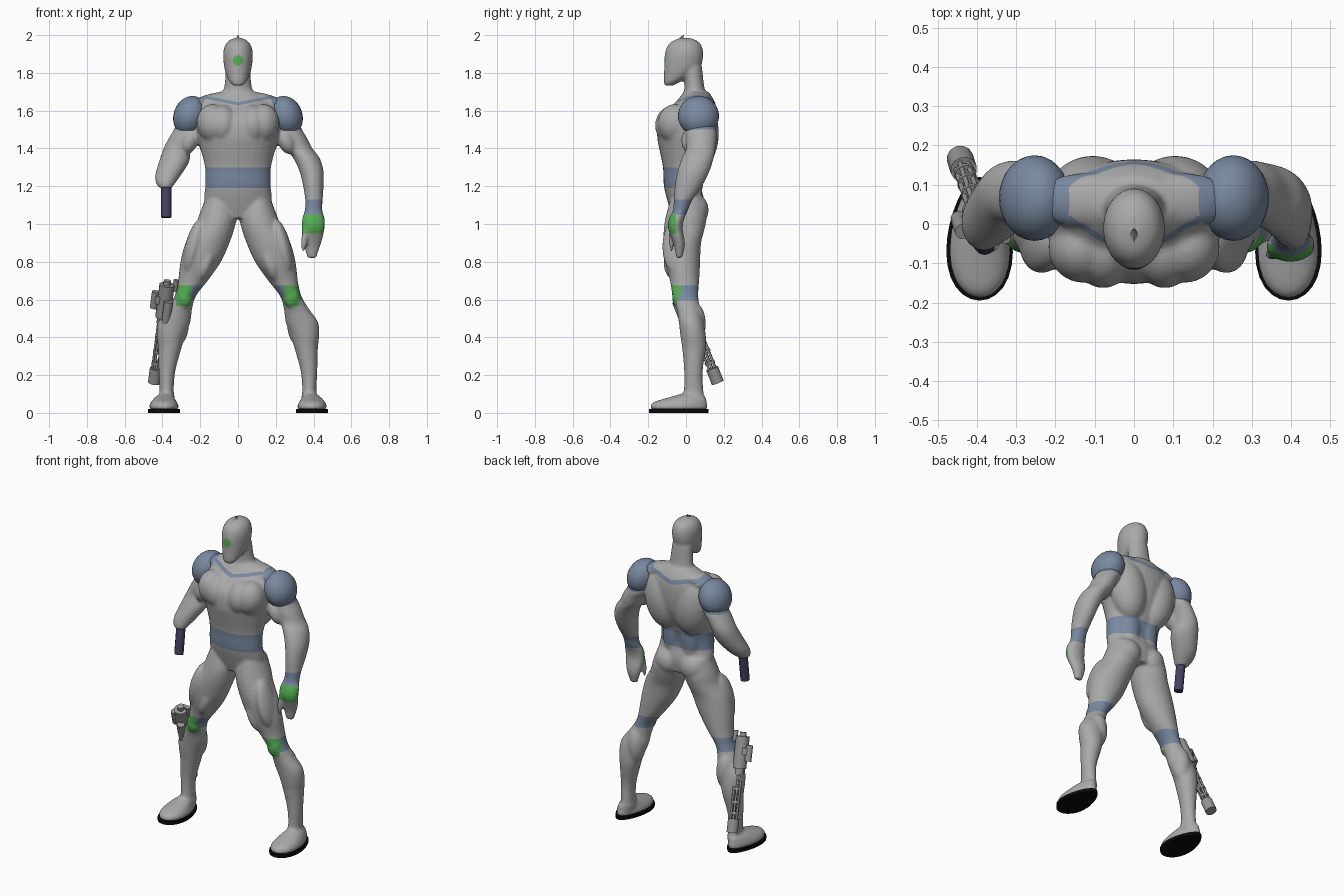
import bpy, bmesh, math
from mathutils import Vector, Matrix

if "Cube" in bpy.data.objects:
    bpy.data.objects.remove(bpy.data.objects["Cube"])


def material(name, rgb):
    m = bpy.data.materials.new(name)
    m.diffuse_color = (*rgb, 1)
    m.use_nodes = True
    m.node_tree.nodes["Principled BSDF"].inputs["Base Color"].default_value = m.diffuse_color
    return m


GREY = material("suit_grey", (0.40, 0.40, 0.40))
BLUE = material("slate_blue", (0.19, 0.25, 0.35))
GREEN = material("green", (0.09, 0.42, 0.09))
BLACK = material("sole_black", (0.003, 0.003, 0.003))
PURPLE = material("dark_purple", (0.06, 0.055, 0.12))
METAL = material("gun_grey", (0.30, 0.30, 0.30))


def finish(bm, name, *mats, angle=35):
    bmesh.ops.recalc_face_normals(bm, faces=bm.faces[:])
    me = bpy.data.meshes.new(name)
    bm.to_mesh(me)
    bm.free()
    ob = bpy.data.objects.new(name, me)
    bpy.context.collection.objects.link(ob)
    for m in mats:
        me.materials.append(m)
    bpy.ops.object.select_all(action='DESELECT')
    ob.select_set(True)
    bpy.context.view_layer.objects.active = ob
    bpy.ops.object.shade_smooth_by_angle(angle=math.radians(angle))
    return ob


def loft(bm, rings, side=1, n=28, steps=4, taper=0.0):
    """Closed tube through level rings (x0, x1, y0, y1, z), smoothly blended."""
    pts = [rings[0]] + list(rings) + [rings[-1]]
    fine = []
    for i in range(1, len(pts) - 2):
        for t in (k / steps for k in range(steps)):
            fine.append([0.5 * (2 * b + (c - a) * t + (2 * a - 5 * b + 4 * c - d) * t * t
                                + (3 * b - a - 3 * c + d) * t ** 3)
                         for a, b, c, d in zip(*pts[i - 1:i + 3])])
    loops = []
    for x0, x1, y0, y1, z in fine + [rings[-1]]:
        loop = []
        for j in range(n):
            s, c = math.sin(math.tau * j / n), math.cos(math.tau * j / n)
            x = (x0 + x1) / 2 + (x1 - x0) / 2 * c * (1 - taper - taper * s)
            loop.append(bm.verts.new((side * x, (y0 + y1) / 2 + (y1 - y0) / 2 * s, z)))
        loops.append(loop)
    for p, q in zip(loops, loops[1:]):
        for j in range(n):
            bm.faces.new((p[j], p[(j + 1) % n], q[(j + 1) % n], q[j]))
    bm.faces.new(loops[0][::-1])
    bm.faces.new(loops[-1])


def ball(bm, c, r, side=1, tilt=0):
    m = (Matrix.Translation((c[0] * side, c[1], c[2])) @ Matrix.Rotation(tilt * side, 4, 'Y')
         @ Matrix.Diagonal((*r, 1)))
    bmesh.ops.create_uvsphere(bm, u_segments=28, v_segments=16, radius=1, matrix=m)


def rod(bm, p, q, r, r2=None, n=12):
    p, q = Vector(p), Vector(q)
    m = Matrix.Translation((p + q) / 2) @ (q - p).to_track_quat('Z', 'Y').to_matrix().to_4x4()
    bmesh.ops.create_cone(bm, cap_ends=True, segments=n, radius1=r,
                          radius2=r if r2 is None else r2, depth=(q - p).length, matrix=m)


# --- body volumes: torso, neck, head ----------------------------------------
bm = bmesh.new()
loft(bm, [(-w, w, f, b, z) for w, f, b, z in (
    (.13, -.07, .09, 1.03), (.178, -.095, .10, 1.11), (.174, -.117, .08, 1.2),
    (.175, -.122, .092, 1.3), (.20, -.142, .137, 1.4), (.218, -.153, .158, 1.47),
    (.225, -.138, .165, 1.56), (.19, -.06, .155, 1.64), (.10, -.01, .12, 1.70))])
loft(bm, [(-w, w, f, b, z) for w, f, b, z in (
    (.10, -.03, .12, 1.64), (.074, -.008, .098, 1.72), (.064, -.02, .085, 1.83))])
loft(bm, [(-w, w, f, b, z) for w, f, b, z in (
    (.025, -.112, -.07, 1.732), (.044, -.118, -.03, 1.752), (.060, -.117, .03, 1.785),
    (.072, -.116, .075, 1.825), (.078, -.115, .089, 1.87), (.078, -.110, .091, 1.91),
    (.069, -.097, .082, 1.945), (.05, -.07, .06, 1.97), (.018, -.025, .02, 1.985))])

ARM = [(.20, .29, .01, .12, 1.62), (.195, .334, .0, .158, 1.51), (.225, .366, .0, .162, 1.455),
       (.252, .394, .0, .157, 1.40)]
FOREARM_L = [(.292, .432, -.022, .147, 1.35), (.325, .453, -.045, .125, 1.28),
             (.345, .453, -.06, .085, 1.2), (.356, .448, -.065, .03, 1.12),
             (.352, .447, -.07, .01, 1.07), (.34, .459, -.09, -.008, 1.03),
             (.336, .459, -.096, -.018, .98), (.342, .447, -.075, -.008, .92),
             (.350, .434, -.062, -.006, .88), (.368, .415, -.052, -.02, .82)]
FOREARM_R = [(.258, .418, -.03, .13, 1.33), (.308, .440, -.06, .075, 1.25),
             (.340, .428, -.068, .02, 1.205), (.352, .412, -.06, .0, 1.19)]
LEG = [(.035, .17, -.08, .09, 1.14), (.006, .205, -.105, .11, 1.05), (.018, .23, -.117, .10, .98),
       (.045, .278, -.12, .08, .90), (.09, .305, -.112, .075, .80), (.16, .317, -.085, .07, .70),
       (.222, .335, -.072, .065, .62), (.243, .376, -.05, .075, .55), (.252, .424, -.038, .094, .48),
       (.28, .43, -.03, .105, .41), (.30, .423, -.02, .106, .34), (.332, .42, -.01, .088, .22),
       (.34, .415, -.012, .092, .12), (.335, .42, -.03, .10, .07), (.345, .41, -.02, .09, .03)]
FOOT = [(.300, .484, -.188, .114, .018), (.300, .484, -.188, .114, .04),
        (.312, .472, -.165, .11, .06), (.328, .45, -.09, .105, .082), (.35, .42, -.03, .08, .10)]

for s in (1, -1):
    loft(bm, ARM + (FOREARM_L if s > 0 else FOREARM_R), s)
    loft(bm, LEG, s)
    loft(bm, FOOT, s, taper=.18)
    ball(bm, (.078, -.062, 1.522), (.080, .102, .108), s)            # inner pectoral
    ball(bm, (.130, -.058, 1.53), (.088, .092, .105), s, .15)        # outer pectoral
    ball(bm, (.105, .066, 1.48), (.115, .108, .19), s, .15)          # upper back
    ball(bm, (.06, .045, 1.28), (.065, .048, .20), s)                # lower back
    ball(bm, (.12, .06, 1.652), (.14, .07, .042), s, .2)             # trapezius
    ball(bm, (.088, .045, 1.075), (.082, .075, .085), s)             # buttock
    ball(bm, (.235, -.05, .88), (.045, .076, .15), s, -.25)          # outer thigh
    ball(bm, (.165, -.05, .80), (.042, .07, .11), s, -.35)           # inner thigh
    ball(bm, (.282, -.04, .615), (.042, .034, .06), s)               # kneecap
    ball(bm, (.315, .05, .47), (.055, .055, .11), s)                 # calf
    ball(bm, (.255, .03, 1.44), (.045, .055, .075), s, -.4)          # biceps
ball(bm, (.352, -.077, .925), (.017, .014, .075), 1, .1)             # thumb

# fuse the volumes into one smooth skin
raw = finish(bm, "body_volumes")
rm = raw.modifiers.new("fuse", 'REMESH')
rm.mode, rm.voxel_size = 'VOXEL', .008
sm = raw.modifiers.new("soften", 'SMOOTH')
sm.factor, sm.iterations = .5, 8
skin = bpy.data.meshes.new_from_object(raw.evaluated_get(bpy.context.evaluated_depsgraph_get()))
bpy.data.objects.remove(raw)
bm = bmesh.new()
bm.from_mesh(skin)
bpy.data.meshes.remove(skin)


def cut(co, no, keep=lambda c: True):
    fs = [f for f in bm.faces if keep(f.calc_center_median())]
    geom = fs + list({e for f in fs for e in f.edges}) + list({v for f in fs for v in f.verts})
    bmesh.ops.bisect_plane(bm, geom=geom, plane_co=co, plane_no=no)


# clean colour borders for belt, wrist, hand, knee, collar, shoulder and face
for h in (1.50, 1.30, 1.19, 1.13, 1.05, .95, .675, .595, .565):
    cut((0, 0, h), (0, 0, 1))
for s in (1, -1):
    cut((s * .245, 0, 0), (1, 0, 0), lambda c: c.z < .7)
    cut((s * .328, 0, 0), (1, 0, 0), lambda c: c.z < .7)
    cut((s * .17, 0, 1.67), (s, 0, .43), lambda c: 1.45 < c.z < 1.73)
    for h in (1.62, 1.628, 1.645):
        cut((0, 0, h), (-s * .2, 0, 1), lambda c: 1.55 < c.z < 1.75)
cut((0, -.025, 0), (0, 1, 0), lambda c: c.z < .7)
cut((0, -.052, 0), (0, 1, 0), lambda c: c.x > .3 and c.z > .8)
for k in range(8):
    d = Vector((math.cos(k * math.pi / 4), 0, math.sin(k * math.pi / 4)))
    cut(Vector((0, 0, 1.865)) + d * .027, d,
        lambda c: c.y < -.07 and abs(c.x) < .05 and abs(c.z - 1.865) < .05)
for f in bm.faces:
    x, y, z = f.calc_center_median()
    ax = abs(x)
    collar = z - .2 * ax
    octagon = max(ax, abs(z - 1.865), (ax + abs(z - 1.865)) * .7071)
    i = 0
    if 1.19 < z < 1.30 and ax < .23 or 1.05 < z < 1.13 and x > .3:
        i = 1
    elif .95 < z < 1.05 and x > .31:
        i = 2 if y < -.052 else 0
    elif .565 < z < .675:
        i = 2 if y < -.025 and .245 < ax < .328 else (1 if z > .595 else 0)
    elif 1.50 < z < 1.72 and ax > .17 + (1.67 - z) * .43:
        i = 1
    elif ax < .2 and (1.62 < collar < 1.645 and y > .08 or 1.628 < collar < 1.645 and y < .02):
        i = 1
    elif octagon < .027 and y < -.07:
        i = 2
    f.material_index = i
finish(bm, "body", GREY, BLUE, GREEN, angle=50)

# --- shoulders and soles ----------------------------------------------------
for s, tag in ((1, "left"), (-1, "right")):
    bm = bmesh.new()
    ball(bm, (.253, .066, 1.572), (.088, .109, .108), s, -.35)
    bmesh.ops.bisect_plane(bm, geom=bm.verts[:] + bm.edges[:] + bm.faces[:],
                           plane_co=(0, 0, 1.495), plane_no=(0, 0, -1), clear_outer=True)
    bmesh.ops.holes_fill(bm, edges=[e for e in bm.edges if e.is_boundary])
    finish(bm, "shoulder_" + tag, BLUE)
    bm = bmesh.new()
    loft(bm, [(.292, .494, -.195, .12, h) for h in (0, .02)], s, steps=1, taper=.18)
    finish(bm, "sole_" + tag, BLACK)

# --- head crest and forearm stump -------------------------------------------
bm = bmesh.new()
rod(bm, (0, -.045, 1.95), (0, -.012, 2.0), .026, .001, n=6)
finish(bm, "head_crest", GREY)
bm = bmesh.new()
rod(bm, (-.380, -.03, 1.21), (-.380, -.052, 1.035), .027)
finish(bm, "wrist_socket", PURPLE)

# --- rotary gun beside the right leg ----------------------------------------
P, Q = Vector((-.373, -.045, .70)), Vector((-.443, .168, .16))
axis = Q - P
u = axis.cross(Vector((0, 1, 0))).normalized()
u *= math.copysign(1, u.x)
v = axis.cross(u).normalized()
v *= math.copysign(1, v.y)


def gun_part(name, *rods):
    g = bmesh.new()
    for t0, t1, r, a, b in rods:
        rod(g, P + axis * t0 + u * a + v * b, P + axis * t1 + u * a + v * b, r)
    finish(g, name, METAL)


gun_part("gun_housing", (.04, .36, .041, 0, 0), (0, .05, .02, 0, 0), (.34, .42, .03, 0, 0))
gun_part("gun_canisters", (.17, .38, .024, .02, -.045), (.12, .28, .02, -.055, 0),
         (-.01, .10, .014, .045, .01), (.15, .22, .03, -.03, 0))
gun_part("gun_barrels", *[(.40, .9, .0065, .02 * math.cos(k * math.tau / 6),
                           .02 * math.sin(k * math.tau / 6)) for k in range(6)])
gun_part("gun_clamps", *[(t, t + .025, .028, 0, 0) for t in (.55, .68, .79)])
gun_part("gun_muzzle", (.86, 1, .034, 0, 0))
